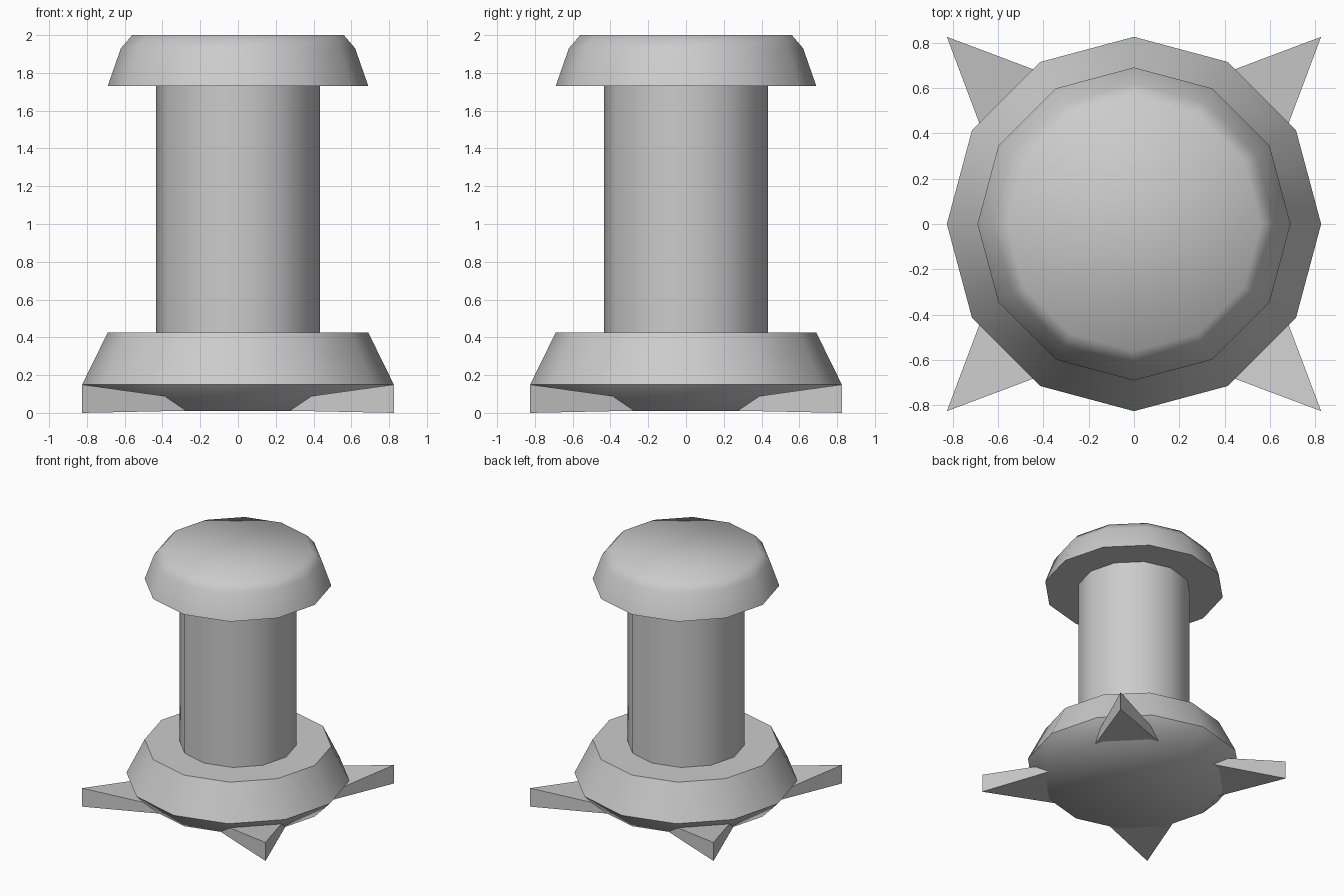
import bpy, math

cube = bpy.data.objects.get("Cube")
if cube:
    bpy.data.objects.remove(cube, do_unlink=True)

grey = bpy.data.materials.new("light_grey")
grey.use_nodes = True
colour = (0.6, 0.6, 0.6, 1.0)
grey.diffuse_color = colour
grey.node_tree.nodes["Principled BSDF"].inputs["Base Color"].default_value = colour

SIDES = 12


def add_part(name, verts, faces, smooth_angle=None):
    mesh = bpy.data.meshes.new(name)
    mesh.from_pydata(verts, [], faces)
    mesh.materials.append(grey)
    obj = bpy.data.objects.new(name, mesh)
    bpy.context.collection.objects.link(obj)
    if smooth_angle:
        bpy.ops.object.select_all(action="DESELECT")
        obj.select_set(True)
        bpy.context.view_layer.objects.active = obj
        bpy.ops.object.shade_smooth_by_angle(angle=math.radians(smooth_angle))
    return obj


def lathe(name, profile):
    """Capped twelve-sided solid from (radius, height) pairs, bottom to top."""
    verts, faces = [], []
    for r, z in profile:
        for i in range(SIDES):
            a = math.tau * i / SIDES
            verts.append((r * math.cos(a), r * math.sin(a), z))
    for k in range(len(profile) - 1):
        for i in range(SIDES):
            j = (i + 1) % SIDES
            lo, hi = k * SIDES, (k + 1) * SIDES
            faces.append((lo + i, lo + j, hi + j, hi + i))
    faces.append(tuple(reversed(range(SIDES))))
    top = (len(profile) - 1) * SIDES
    faces.append(tuple(range(top, top + SIDES)))
    return add_part(name, verts, faces, 55)


# Round body: flared base, straight post, domed cap
lathe("base", [(0.69, 0.01), (0.825, 0.15), (0.69, 0.425)])
lathe("post", [(0.433, 0.40), (0.433, 1.75)])
lathe("cap", [(0.69, 1.73), (0.62, 1.93), (0.56, 2.0)])

# Four wedge spikes pointing out along the diagonals
TIP, NEAR, FAR = 0.825, 0.20, 0.59
names = ["back_left", "back_right", "front_right", "front_left"]
for n, label in enumerate(names):
    plan = [(TIP, TIP, 0.0, 0.15), (NEAR, FAR, 0.013, 0.063), (FAR, NEAR, 0.013, 0.063)]
    c, s = round(math.cos(n * math.pi / 2)), round(math.sin(n * math.pi / 2))
    verts = [(x * c - y * s, x * s + y * c, z) for x, y, z, _ in plan]
    verts += [(x * c - y * s, x * s + y * c, z) for x, y, _, z in plan]
    faces = [(2, 1, 0), (3, 4, 5), (0, 1, 4, 3), (1, 2, 5, 4), (2, 0, 3, 5)]
    add_part("spike_" + label, verts, faces)
